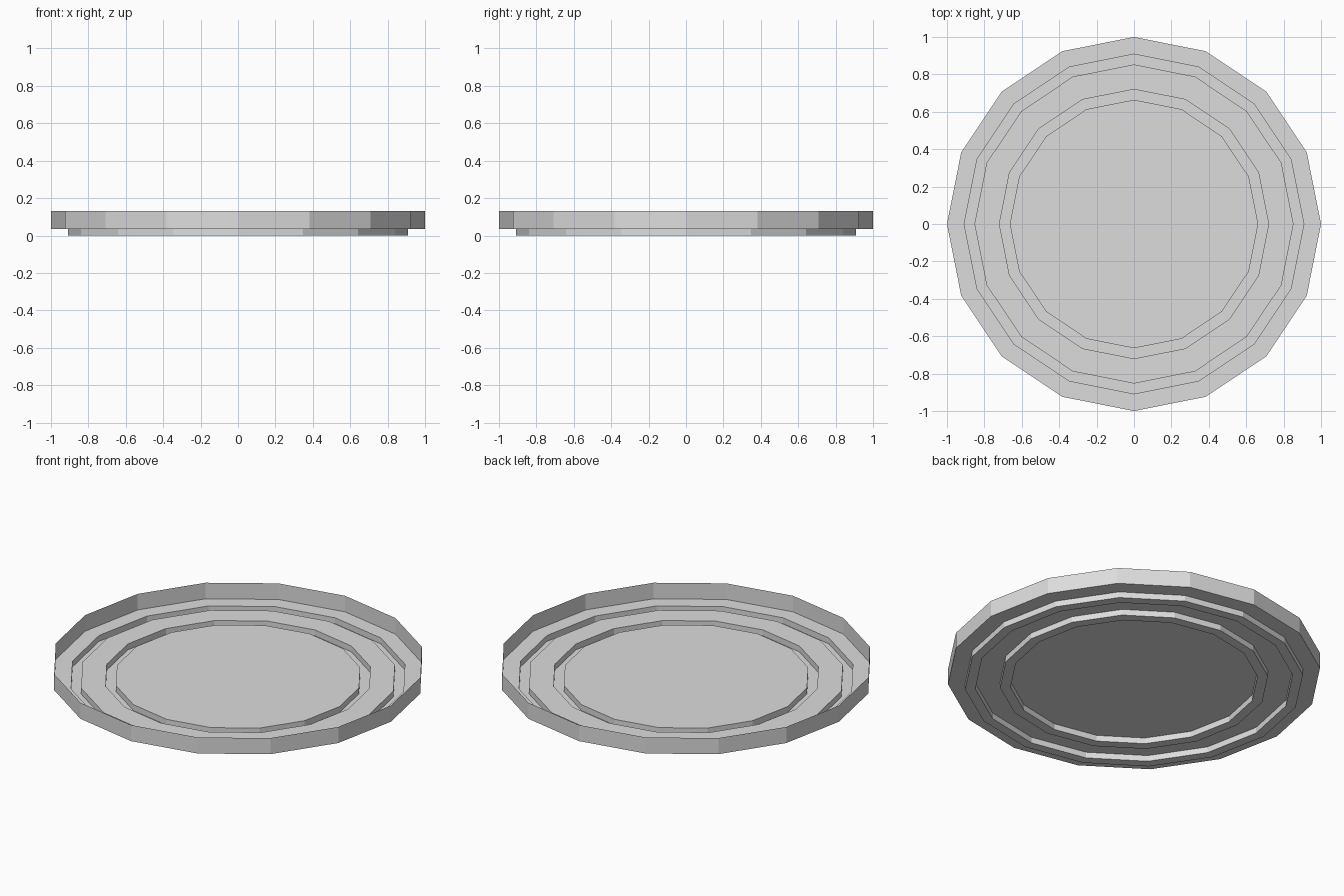
import bpy, bmesh, math

default = bpy.data.objects.get("Cube")
if default:
    bpy.data.objects.remove(default, do_unlink=True)

SIDES = 16
FLOOR, RIM = 0.035, 0.13

grey = bpy.data.materials.new("light_grey")
grey.use_nodes = True
colour = (0.72, 0.72, 0.72, 1)
grey.diffuse_color = colour
grey.node_tree.nodes["Principled BSDF"].inputs["Base Color"].default_value = colour

# Profile from the rim inwards: upright wall, floor and two pressed foot rings
profile = [(1.0, RIM), (1.0, FLOOR)]
for outer, inner in ((0.908, 0.853), (0.72, 0.664)):
    profile += [(outer, FLOOR), (outer, 0), (inner, 0), (inner, FLOOR)]

# Thin-skinned tray turned around the vertical axis
bm = bmesh.new()
rings = []
for radius, z in profile:
    angles = [2 * math.pi * i / SIDES for i in range(SIDES)]
    rings.append([bm.verts.new((radius * math.cos(a), radius * math.sin(a), z))
                  for a in angles])
for upper, lower in zip(rings, rings[1:]):
    for i in range(SIDES):
        j = (i + 1) % SIDES
        bm.faces.new((upper[i], upper[j], lower[j], lower[i]))

# Flat centre of the floor
bm.faces.new(rings[-1])

mesh = bpy.data.meshes.new("round_tray")
bm.to_mesh(mesh)
bm.free()
mesh.materials.append(grey)
tray = bpy.data.objects.new("round_tray", mesh)
bpy.context.collection.objects.link(tray)
